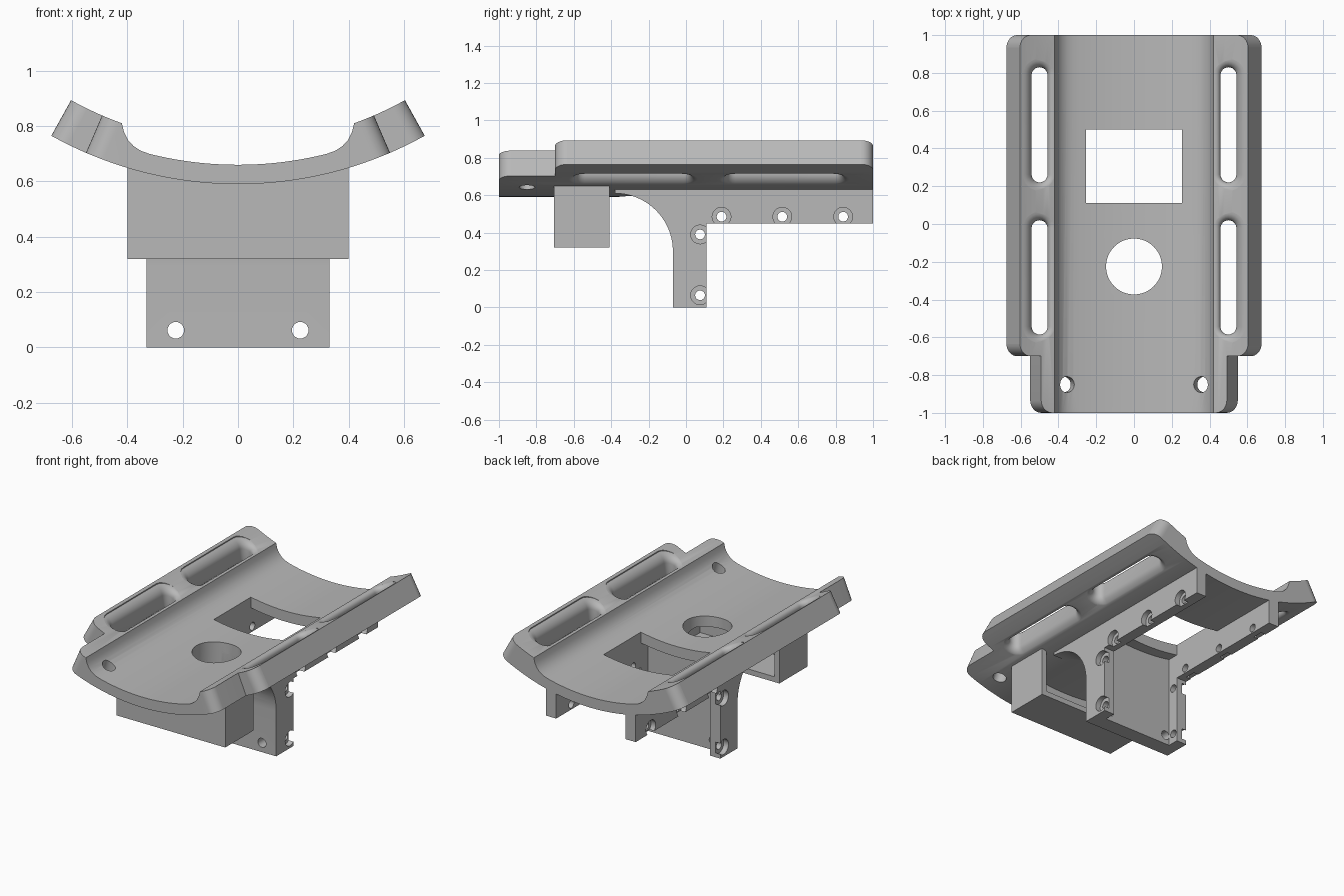
import bpy, bmesh
from math import sin, cos, radians, pi, sqrt, asin
from mathutils import Vector, Matrix

if "Cube" in bpy.data.objects:
    bpy.data.objects.remove(bpy.data.objects["Cube"])

grey = bpy.data.materials.new("matte_grey")
grey.use_nodes = True
grey.diffuse_color = (0.48, 0.48, 0.48, 1)
grey.node_tree.nodes["Principled BSDF"].inputs["Base Color"].default_value = (0.48, 0.48, 0.48, 1)

CZ = 1.979                                # axis height of the cradle curve
R_UNDER, R_SEAT, R_WING = 1.389, 1.319, 1.242
WING, TAB = radians(29.07), radians(23.3)  # angles of the side edges


def loft(name, rings):
    """Closed solid through a list of equal-sized point rings."""
    bm = bmesh.new()
    vr = [[bm.verts.new(p) for p in ring] for ring in rings]
    n = len(vr[0])
    for a, b in zip(vr, vr[1:]):
        for i in range(n):
            bm.faces.new((a[i], a[(i + 1) % n], b[(i + 1) % n], b[i]))
    bm.faces.new(vr[0][::-1])
    bm.faces.new(vr[-1])
    bmesh.ops.recalc_face_normals(bm, faces=bm.faces)
    me = bpy.data.meshes.new(name)
    bm.to_mesh(me)
    bm.free()
    me.materials.append(grey)
    ob = bpy.data.objects.new(name, me)
    bpy.context.collection.objects.link(ob)
    return ob


def prism(name, outline, axis, lo, hi):
    """Extrude a 2D outline along the x, y or z axis."""
    def put(p, d):
        a, b = p
        return {"x": (d, a, b), "y": (a, d, b), "z": (a, b, d)}[axis]
    return loft(name, [[put(p, d) for p in outline] for d in (lo, hi)])


def box(name, x0, x1, y0, y1, z0, z1):
    return prism(name, [(x0, y0), (x1, y0), (x1, y1), (x0, y1)], "z", z0, z1)


def circle(cx, cy, r, n=32):
    return [(cx + r * cos(2 * pi * i / n), cy + r * sin(2 * pi * i / n)) for i in range(n)]


def polar(r, a):
    return (r * sin(a), CZ - r * cos(a))


def cut(target, *cutters):
    for c in cutters:
        c.hide_render = True
        m = target.modifiers.new("cut", "BOOLEAN")
        m.operation, m.solver, m.object = "DIFFERENCE", "EXACT", c
        bpy.context.view_layer.objects.active = target
        bpy.ops.object.modifier_apply(modifier=m.name)
        bpy.data.objects.remove(c)


def corner_cutter(side, angle, y, ydir, r=0.065):
    """Rounds one plan corner, cutting along the radial direction."""
    a = side * angle
    tangent = Vector((cos(a), 0, sin(a))) * side
    radial = Vector((sin(a), 0, -cos(a)))
    base = Vector((0, y, CZ))
    pts = [(-r + r * sin(t), -r + r * cos(t)) for t in [i * pi / 16 for i in range(9)]]
    pts += [(0.02, -r), (0.02, 0.02), (-r, 0.02)]
    return loft("corner_cutter", [[base + radial * d + tangent * u + Vector((0, ydir * v, 0))
                                   for u, v in pts] for d in (1.15, 1.45)])


def slot_cutter(side, y0, y1, half=0.042, r=0.045, depth=0.08):
    """Long strap slot flaring smoothly through both skins."""
    levels = [(-0.25, r)]
    ts = [depth - r + r * sin(i * pi / 12) for i in range(7)]
    flare = [(t, r - sqrt(max(0, r * r - (t - depth + r) ** 2))) for t in ts]
    levels = [(-0.2, r)] + [(-t, d) for t, d in flare[::-1]] + flare + [(0.2, r)]
    rings = []
    for t, d in levels:
        w, ring = half + d, []
        for end, sgn in ((y1 - half, 1), (y0 + half, -1)):
            for i in range(13):
                g = pi * i / 12
                u = sgn * w * cos(g)
                ring.append((side * (0.5 + u), end + sgn * w * sin(g), 0.763 + t + 0.4 * u))
        rings.append(ring)
    return loft("slot_cutter", rings)


# Curved cradle: underside arc, raised wings, filleted trough
N = 40
under = [polar(R_UNDER, -WING + 2 * WING * i / N) for i in range(N + 1)]
wing0 = asin(0.42 / R_WING)
wing_top = [polar(R_WING, WING + (wing0 - WING) * i / 6) for i in range(7)]
fillet = [(0.412, 0.778), (0.398, 0.75), (0.378, 0.728), (0.352, 0.711)]
seat0 = asin(0.32 / R_SEAT)
half_top = wing_top + fillet
seat = [polar(R_SEAT, seat0 * (1 - i / 10)) for i in range(21)]
profile = under + half_top + seat + [(-x, z) for x, z in half_top[::-1]]
cradle = prism("cradle", profile, "y", -1, 1)

for s in (1, -1):
    # Narrow front tab
    wedge = [polar(r, s * a) for r, a in
             ((1.1, TAB), (1.5, TAB), (1.5, WING + 0.1), (1.1, WING + 0.1))]
    cut(cradle, prism("tab_cutter", wedge, "y", -1.1, -0.7))
    cut(cradle, corner_cutter(s, WING, 1, 1), corner_cutter(s, WING, -0.7, -1),
        corner_cutter(s, TAB, -1, -1))
    cut(cradle, slot_cutter(s, 0.22, 0.83), slot_cutter(s, -0.585, 0.02))
    # Radial screw hole in the tab
    a = s * asin(0.365 / 1.35)
    t, d = Vector((cos(a), 0, sin(a))), Vector((sin(a), 0, -cos(a)))
    cut(cradle, loft("screw_cutter", [[Vector((0, 0, CZ)) + d * k + t * u + Vector((0, v, 0))
                                       for u, v in circle(0, -0.85, 0.042)] for k in (1.1, 1.5)]))


def round_hole():
    return prism("round_cutter", circle(0, -0.225, 0.148, 64), "z", 0.2, 0.9)


cut(cradle, round_hole(), box("window_cutter", -0.255, 0.255, 0.11, 0.5, 0.4, 0.9))

# Lower bracket: leg, curved gusset and two side rails
gusset = [(-0.38 + 0.31 * cos(i * pi / 40), 0.3 + 0.31 * sin(i * pi / 40)) for i in range(21)]
side = [(0.11, 0), (0.11, 0.45), (1, 0.45), (1, 0.645), (-0.38, 0.645)] + gusset[::-1] + [(-0.07, 0)]
bracket = prism("leg_and_rails", side, "x", -0.33, 0.33)
cut(bracket, box("channel_cutter", -0.255, 0.255, 0.035, 1.1, -0.1, 0.8), round_hole())

# Counterbored screw holes through rails and leg sides
for y, z in ((0.19, 0.485), (0.515, 0.485), (0.84, 0.485), (0.075, 0.39), (0.075, 0.065)):
    cut(bracket, prism("bolt_cutter", circle(y, z, 0.026, 24), "x", -0.5, 0.5))
    for s in (1, -1):
        cut(bracket, prism("bore_cutter", circle(y, z, 0.05), "x", s * 0.295, s * 0.5))

# Holes through the leg plate
for x in (-0.225, 0.225):
    cut(bracket, prism("plate_cutter", circle(x, 0.062, 0.03, 24), "y", -0.2, 0.2))

# Hollow front housing, open to the back
housing = box("front_housing", -0.4, 0.4, -0.705, -0.41, 0.32, 0.655)
cut(housing, box("housing_cutter", -0.365, 0.365, -0.67, -0.3, 0.355, 0.8))

for ob in (cradle, bracket, housing):
    bpy.ops.object.select_all(action="DESELECT")
    ob.select_set(True)
    bpy.context.view_layer.objects.active = ob
    bpy.ops.object.shade_smooth_by_angle(angle=radians(30))
